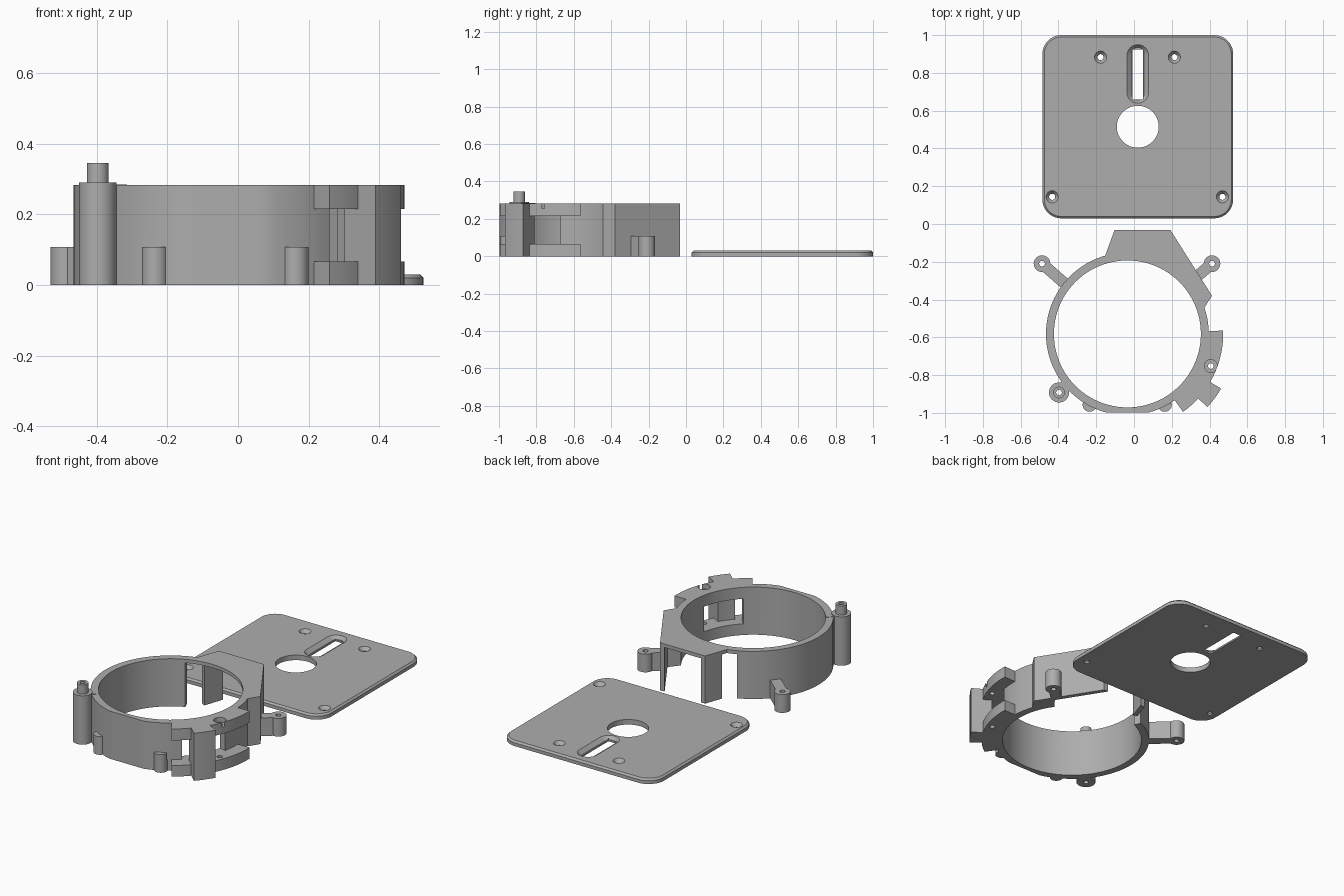
import bpy, math
from math import sin, cos, radians

if "Cube" in bpy.data.objects:
    bpy.data.objects.remove(bpy.data.objects["Cube"])

grey = bpy.data.materials.new("plain grey")
grey.diffuse_color = (0.42, 0.42, 0.42, 1)
grey.use_nodes = True
grey.node_tree.nodes["Principled BSDF"].inputs["Base Color"].default_value = grey.diffuse_color
CX, CY = -0.035, -0.582        # ring centre
H = 0.283                      # ring height


def loft(name, low, high, z0, z1):
    """Closed solid between two matching outlines."""
    n = len(low)
    verts = [(x, y, z0) for x, y in low] + [(x, y, z1) for x, y in high]
    faces = [tuple(reversed(range(n))), tuple(range(n, 2 * n))]
    faces += [(i, (i + 1) % n, n + (i + 1) % n, n + i) for i in range(n)]
    area = sum(low[i][0] * low[(i + 1) % n][1] - low[(i + 1) % n][0] * low[i][1] for i in range(n))
    if area < 0:
        faces = [tuple(reversed(f)) for f in faces]
    me = bpy.data.meshes.new(name)
    me.from_pydata(verts, [], faces)
    me.materials.append(grey)
    ob = bpy.data.objects.new(name, me)
    bpy.context.collection.objects.link(ob)
    return ob


def prism(name, pts, z0, z1):
    return loft(name, pts, pts, z0, z1)


def arc(x, y, r, a0, a1, n):
    return [(x + r * cos(radians(a0 + (a1 - a0) * i / n)),
             y + r * sin(radians(a0 + (a1 - a0) * i / n))) for i in range(n + 1)]


def circle(x, y, r, n=32):
    return arc(x, y, r, 0, 360, n)[:-1]


def sector(r0, r1, a0, a1):
    n = 16
    return arc(CX, CY, r1, a0, a1, n) + arc(CX, CY, r0, a1, a0, n)


def stadium(x, y0, y1, r):
    return arc(x, y1 - r, r, 0, 180, 12) + arc(x, y0 + r, r, 180, 360, 12)


def bar(p, q, w):
    dx, dy = q[0] - p[0], q[1] - p[1]
    k = w / 2 / math.hypot(dx, dy)
    nx, ny = -dy * k, dx * k
    return [(p[0] + nx, p[1] + ny), (p[0] - nx, p[1] - ny),
            (q[0] - nx, q[1] - ny), (q[0] + nx, q[1] + ny)]


def combine(ob, tool, op='DIFFERENCE'):
    tool.hide_render = True
    m = ob.modifiers.new("b", 'BOOLEAN')
    m.operation, m.object, m.solver = op, tool, 'EXACT'
    bpy.context.view_layer.objects.active = ob
    bpy.ops.object.modifier_apply(modifier=m.name)
    bpy.data.objects.remove(tool)


def cut(ob, pts, z0, z1):
    combine(ob, prism("cutter", pts, z0, z1))


def add(ob, pts, z0, z1):
    combine(ob, prism("piece", pts, z0, z1), 'UNION')


# ---- cover plate: rounded outline with a chamfered top edge
def rounded(inset):
    x0, x1, y0, y1, r = -0.485, 0.525, 0.03, 1.0, 0.1
    out = []
    for x, y, a in ((x1 - r, y1 - r, 0), (x0 + r, y1 - r, 90), (x0 + r, y0 + r, 180), (x1 - r, y0 + r, 270)):
        out += arc(x, y, r - inset, a, a + 90, 10)
    return out


plate = prism("cover_plate", rounded(0), 0, 0.02)
combine(plate, loft("piece", rounded(0), rounded(0.01), 0.02, 0.03), 'UNION')
cut(plate, circle(0.02, 0.515, 0.111, 48), -0.1, 0.1)
# slot with sloped recess
combine(plate, loft("cutter", stadium(0.02, 0.655, 0.935, 0.034), stadium(0.02, 0.638, 0.951, 0.06), 0.01, 0.032))
cut(plate, [(-0.008, 0.66), (0.048, 0.66), (0.048, 0.925), (-0.008, 0.925)], -0.1, 0.1)
# countersunk screw holes
for x, y in ((-0.177, 0.883), (0.214, 0.883), (-0.433, 0.144), (0.468, 0.144)):
    combine(plate, loft("cutter", circle(x, y, 0.016), circle(x, y, 0.034), 0.01, 0.032))
    cut(plate, circle(x, y, 0.016), -0.1, 0.1)

# ---- ring housing: drum, back box, side flange
drum = [(x, max(y, -0.998)) for x, y in circle(CX, CY, 0.431, 96)]
ring = prism("ring_housing", drum, 0, H)
add(ring, [(-0.103, -0.032), (0.193, -0.032), (0.413, -0.38), (0.365, -0.455),
           (0.2, -0.5), (-0.2, -0.4), (-0.19, -0.21), (-0.155, -0.175)], 0, H)
add(ring, sector(0.41, 0.507, -54.5, 2), 0, H)

# low screw lugs with arms
for p, q in (((-0.487, -0.21), (-0.355, -0.325)), ((0.413, -0.21), (0.325, -0.285))):
    add(ring, bar(p, q, 0.06), 0, 0.108)
    add(ring, circle(*p, 0.044), 0, 0.108)
# small front lugs
for x in (-0.235, 0.163):
    add(ring, circle(x, -0.957, 0.037), 0, 0.108)
# tall post arm and post
add(ring, bar((-0.397, -0.892), (-0.315, -0.81), 0.06), 0, 0.285)
add(ring, circle(-0.397, -0.892, 0.053), 0, 0.29)
add(ring, circle(-0.397, -0.892, 0.031), 0.28, 0.345)

# bore, flange gap and wall window
cut(ring, circle(CX, CY, 0.389, 96), -0.1, 0.5)
cut(ring, sector(0.431, 0.53, -58, 6), 0.066, 0.215)
cut(ring, sector(0.37, 0.45, -47, -12), 0.066, 0.215)
# open hollow below the box roof
cut(ring, [(-0.066, 0.0), (-0.079, -0.04), (-0.116, -0.149), (-0.16, -0.125),
           (-0.215, -0.165), (-0.17, -0.27), (0.0, -0.4), (0.28, -0.36),
           (0.33, -0.297), (0.143, 0.0)], -0.1, 0.262)
# full height pillar on the flange
add(ring, sector(0.455, 0.574, -42.4, -30.2), 0, H)

# screw holes
for x, y in ((-0.487, -0.21), (0.413, -0.21), (-0.397, -0.892), (0.407, -0.752)):
    cut(ring, circle(x, y, 0.015, 20), -0.1, 0.5)
cut(ring, circle(0.407, -0.752, 0.034), 0.255, 0.4)

# ---- crisp edges, smooth curves
bpy.ops.object.select_all(action='DESELECT')
for ob in (plate, ring):
    ob.select_set(True)
bpy.context.view_layer.objects.active = ring
bpy.ops.object.shade_smooth_by_angle(angle=radians(25))
